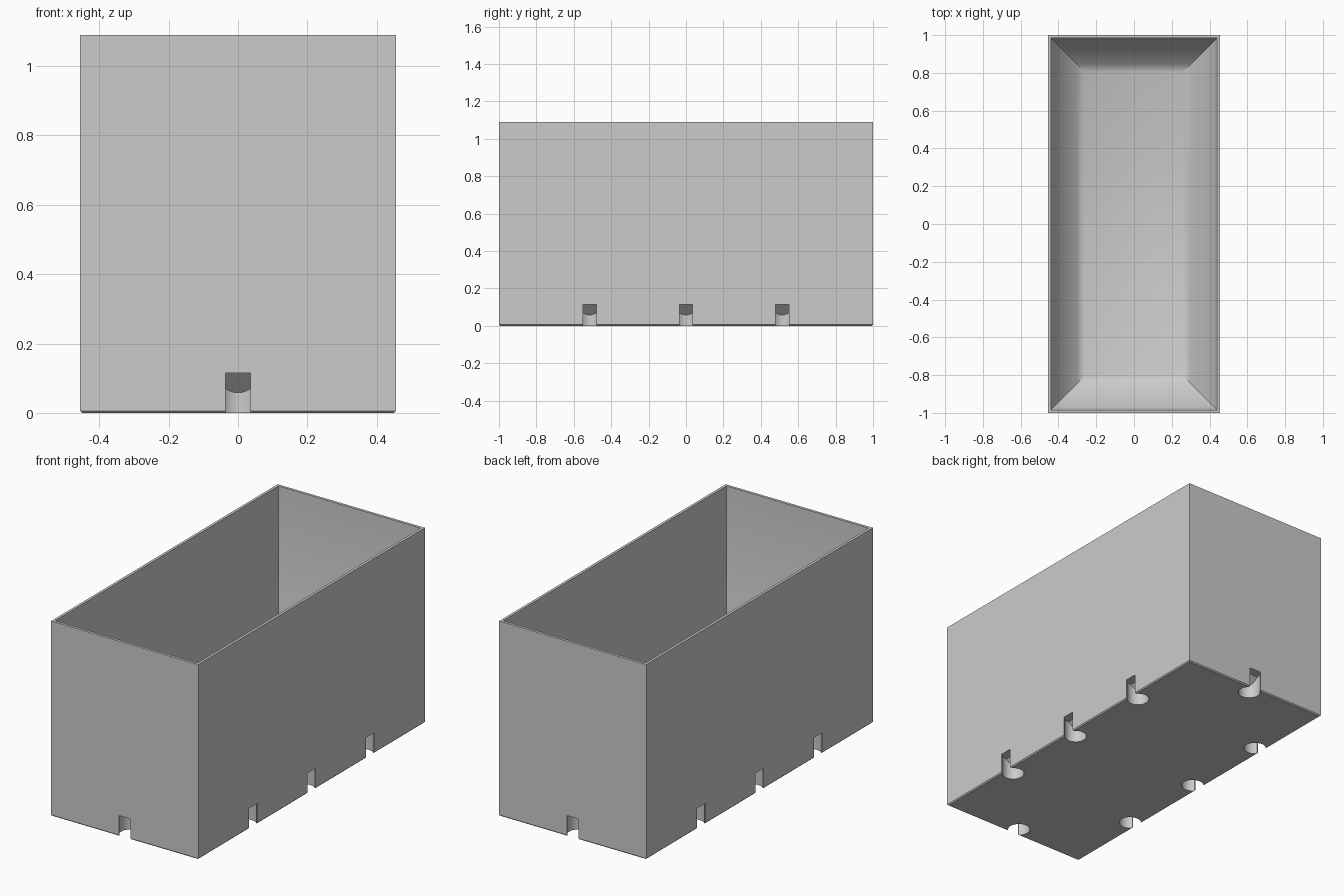
import bpy, bmesh
from math import sin, cos, pi, asin
from mathutils import Matrix, Vector

if "Cube" in bpy.data.objects:
    bpy.data.objects.remove(bpy.data.objects["Cube"])

HALF_X, HALF_Y, HEIGHT = 0.455, 1.0, 1.09
WALL = 0.015


def add_object(name, bm):
    bmesh.ops.recalc_face_normals(bm, faces=bm.faces)
    mesh = bpy.data.meshes.new(name)
    bm.to_mesh(mesh)
    bm.free()
    obj = bpy.data.objects.new(name, mesh)
    bpy.context.collection.objects.link(obj)
    return obj


grey = bpy.data.materials.new("plain grey")
grey.use_nodes = True
colour = (0.6, 0.6, 0.6, 1)
grey.diffuse_color = colour
grey.node_tree.nodes["Principled BSDF"].inputs["Base Color"].default_value = colour

# Planter box: rectangular rings (inset, height), outside first, then the cavity
profile = [(0.006, 0), (0, 0.006), (0, HEIGHT), (WALL, HEIGHT),
           (WALL, 0.193), (0.03, 0.157), (0.155, 0.032), (0.195, WALL)]
bm = bmesh.new()
rings = []
for inset, z in profile:
    x, y = HALF_X - inset, HALF_Y - inset
    rings.append([bm.verts.new((sx * x, sy * y, z))
                  for sx, sy in ((-1, -1), (1, -1), (1, 1), (-1, 1))])
for a, b in zip(rings, rings[1:]):
    for i in range(4):
        j = (i + 1) % 4
        bm.faces.new((a[i], a[j], b[j], b[i]))
bm.faces.new(rings[0])
bm.faces.new(rings[-1])
box = add_object("planter_box", bm)
box.data.materials.append(grey)


# Drain notch cutter: keyhole plan, flat top, sloped roof behind
def add_notch(bm, matrix):
    radius, centre, half_slot, top = 0.058, 0.05, 0.036, 0.115
    start = -pi / 2 + asin(half_slot / radius)
    steps = 28
    plan = [(half_slot, -0.05)]
    for i in range(steps + 1):
        a = start + (pi - 2 * start) * i / steps
        plan.append((radius * cos(a), centre + radius * sin(a)))
    plan.append((-half_slot, -0.05))
    part = bmesh.new()
    base = part.faces.new([part.verts.new((x, y, -0.05)) for x, y in plan])
    new = bmesh.ops.extrude_face_region(part, geom=[base])["geom"]
    bmesh.ops.translate(part, vec=(0, 0, top + 0.05),
                        verts=[v for v in new if isinstance(v, bmesh.types.BMVert)])
    cut = bmesh.ops.bisect_plane(part, geom=part.verts[:] + part.edges[:] + part.faces[:],
                                 plane_co=(0, 0, 0.166), plane_no=(0, 1, 1),
                                 clear_outer=True)["geom_cut"]
    bmesh.ops.holes_fill(part, edges=[e for e in cut if isinstance(e, bmesh.types.BMEdge)])
    bmesh.ops.recalc_face_normals(part, faces=part.faces)
    part.transform(matrix)
    mesh = bpy.data.meshes.new("notch")
    part.to_mesh(mesh)
    part.free()
    bm.from_mesh(mesh)
    bpy.data.meshes.remove(mesh)


# One notch in each end, three along each side
cutters = bmesh.new()
for turn in (0, pi):
    half_turn = Matrix.Rotation(turn, 4, "Z")
    add_notch(cutters, half_turn @ Matrix.Translation((0, -HALF_Y, 0)))
    for y in (-0.515, 0, 0.515):
        add_notch(cutters, half_turn @ Matrix.Translation((HALF_X, y, 0))
                  @ Matrix.Rotation(pi / 2, 4, "Z"))
cutter = add_object("notch_cutter", cutters)
cutter.data.materials.append(grey)
cutter.hide_render = True

# Cut the notches and smooth the curved walls
bpy.ops.object.select_all(action="DESELECT")
bpy.context.view_layer.objects.active = box
box.select_set(True)
cut = box.modifiers.new("notches", "BOOLEAN")
cut.operation = "DIFFERENCE"
cut.solver = "EXACT"
cut.object = cutter
bpy.ops.object.modifier_apply(modifier=cut.name)
bpy.data.objects.remove(cutter)
bpy.ops.object.shade_smooth_by_angle(angle=pi / 6)
